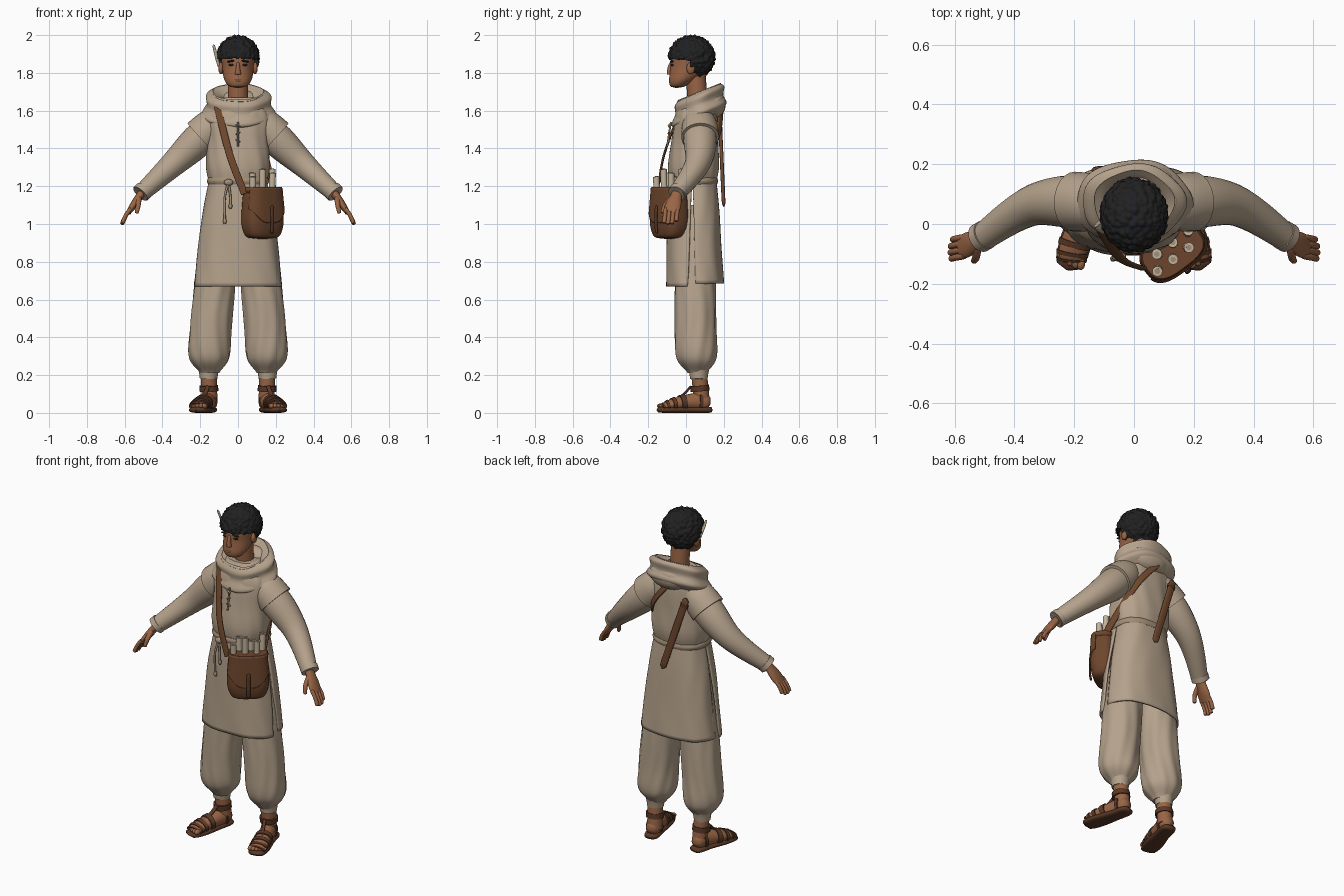
import bpy, bmesh, math
from mathutils import Vector, Matrix, noise

cube = bpy.data.objects.get("Cube")
if cube:
    bpy.data.objects.remove(cube, do_unlink=True)

X, Y, Z = Matrix.Identity(3)


def colour(name, *rgb):
    material = bpy.data.materials.new(name)
    material.use_nodes = True
    material.diffuse_color = (*rgb, 1)
    shader = next(n for n in material.node_tree.nodes if n.type == 'BSDF_PRINCIPLED')
    shader.inputs["Base Color"].default_value = (*rgb, 1)
    shader.inputs["Roughness"].default_value = .9
    return material


LINEN = colour("linen", .46, .36, .26)
ROPE = colour("rope", .36, .27, .18)
SKIN = colour("brown skin", .32, .13, .06)
LEATHER = colour("leather", .15, .06, .025)
DARK = colour("dark leather", .1, .04, .02)
HAIR = colour("black hair", .015, .015, .016)
PAPER = colour("parchment", .55, .45, .33)


def finish(name, material, bm, mirror=False, thick=0):
    bmesh.ops.recalc_face_normals(bm, faces=bm.faces)
    mesh = bpy.data.meshes.new(name)
    bm.to_mesh(mesh)
    bm.free()
    mesh.materials.append(material)
    mesh.shade_smooth()
    mesh.set_sharp_from_angle(angle=math.radians(50))
    part = bpy.data.objects.new(name, mesh)
    bpy.context.collection.objects.link(part)
    if thick:
        part.modifiers.new("Thickness", 'SOLIDIFY').thickness = thick
    if mirror:
        part.modifiers.new("Mirror", 'MIRROR')


def sample(values, count):
    """Even steps along a smooth curve through the values."""
    if isinstance(values, (int, float)):
        values = (values, values)
    last = len(values) - 1
    out = []
    for step in range(count + 1):
        t = step / count * last
        i = min(int(t), last - 1)
        t -= i
        a, b, c, d = values[max(i - 1, 0)], values[i], values[i + 1], values[min(i + 2, last)]
        out.append(b + (c - a) * (t / 2) + (2 * a - 5 * b + 4 * c - d) * (t * t / 2)
                   + (3 * b - a - 3 * c + d) * (t ** 3 / 2))
    return out


def power(value, square):
    return math.copysign(abs(value) ** (2 / square), value)


def sweep(name, material, path, width, depth=1, axis=Y, level=False, sides=24, steps=16, square=2,
          dome=False, fold=0, waves=9, arc=None, slit=0, drop=0, tilt=0, mirror=False, thick=0):
    """Superellipse section along a path: width along the axis, depth as a ratio across it."""
    centres = sample([Vector(p) for p in path], steps)
    start, end = arc or (0, 360)
    count = sides if arc is None else sides + 1
    bm = bmesh.new()
    rows = []
    for i, (centre, w, d) in enumerate(zip(centres, sample(width, steps), sample(depth, steps))):
        t = i / steps
        tangent = (centres[min(i + 1, steps)] - centres[max(i - 1, 0)]).normalized()
        normal = Z if level else tangent
        u = Vector(axis)
        u = (u - normal * u.dot(normal)).normalized()
        v = normal.cross(u)
        if dome:
            w *= max(1 - abs(2 * t - 1) ** 12, .01) ** .5
        row = []
        for j in range(count):
            angle = math.radians(start + slit * t + (end - start - 2 * slit * t) * j / sides)
            ripple = 1 + fold * math.sin(waves * angle + 2 * math.sin(9 * centre.z))
            across = power(math.sin(angle), square) * w * d * ripple
            point = centre + u * (w * ripple * power(math.cos(angle), square)) + v * across
            point += Z * (tilt * across - drop * t * abs(math.sin(angle)) ** 3)
            row.append(bm.verts.new(point))
        rows.append(row)
    for low, high in zip(rows, rows[1:]):
        for j in range(sides):
            k = (j + 1) % count
            bm.faces.new((low[j], low[k], high[k], high[j]))
    if arc is None:
        bm.faces.new(rows[0])
        bm.faces.new(rows[-1])
    finish(name, material, bm, mirror, thick)


def ball(name, material, centre, radii, turn=0, mirror=False):
    bm = bmesh.new()
    place = Matrix.Translation(centre) @ Matrix.Rotation(turn, 4, 'Y') @ Matrix.Diagonal((*radii, 1))
    bmesh.ops.create_uvsphere(bm, u_segments=20, v_segments=12, radius=1, matrix=place)
    finish(name, material, bm, mirror)


# Head and face
sweep("head", SKIN, [(0, -.05, 1.72), (0, .02, 1.83), (0, .03, 1.95)], (.045, .074, .083, .088, .07),
      depth=(.8, 1, 1.25, 1.25, 1.25), axis=X, level=True, dome=True, sides=32, steps=20)
sweep("neck", SKIN, [(0, .07, 1.55), (0, .05, 1.8)], .053)
sweep("nose", SKIN, [(0, -.078, 1.855), (0, -.086, 1.825), (0, -.086, 1.79)], (.008, .012, .016),
      depth=(1, .9, 1.1), dome=True)
ball("mouth", DARK, (0, -.08, 1.766), (.027, .01, .004))
ball("lower_lip", SKIN, (0, -.08, 1.757), (.022, .011, .006))
ball("eyes", HAIR, (.034, -.072, 1.842), (.017, .008, .006), mirror=True)
ball("eyebrows", HAIR, (.036, -.075, 1.862), (.024, .009, .005), turn=.15, mirror=True)
ball("ears", SKIN, (.09, .025, 1.825), (.014, .022, .032), mirror=True)

# Curly hair, pulled back off the face
bm = bmesh.new()
bmesh.ops.create_icosphere(bm, subdivisions=6, radius=1)
for vert in bm.verts:
    ray = vert.co.normalized()
    curl = 1.04 - .12 * noise.voronoi(ray * 5.5)[0][0]
    vert.co = Vector((0, .03, 1.882)) + Vector((ray.x * .115, ray.y * .127, ray.z * .119)) * curl
    if vert.co.z < 1.872 + .01 * noise.noise(ray * 9):
        vert.co.y = max(vert.co.y, .02)
finish("curly_hair", HAIR, bm)
sweep("quill", PAPER, [(-.1, .02, 1.83), (-.13, -.01, 1.95)], (.003, .004, .003), depth=2.2, dome=True)

# Tunic body, hood and lacing
sweep("tunic_body", LINEN, [(0, .035, 1.21), (0, .06, 1.67)], (.15, .168, .165, .17, .09),
      depth=(.8, .8, .75, .65, .8), axis=X, level=True, square=2.4, fold=.012, waves=11, sides=72, steps=24)
sweep("cowl", LINEN, [(0, .07, 1.55), (0, .07, 1.7), (0, .06, 1.62)],
      (.15, .195, .17, .172, .135, .138, .1, .085, .075), depth=(.75, .75, .85, .9), axis=X, level=True,
      tilt=.4, fold=.025, waves=5, sides=64, steps=40)
ball("hood", LINEN, (.01, .145, 1.635), (.125, .066, .075))
sweep("neck_lace", ROPE, [(0, -.08, 1.54), (0, -.1, 1.41)], .005)
for i in range(3):
    ball("lace_knot", ROPE, (0, -.09, 1.44 + .04 * i), (.014, .007, .005), turn=.5 * (-1) ** i)

# Belt and slit skirt panels
sweep("rope_belt", ROPE, [(0, .035, 1.21), (0, .035, 1.245)], (.158, .164, .158), depth=.82, axis=X,
      level=True, square=2.4, sides=48)
ball("belt_knot", ROPE, (-.05, -.11, 1.22), (.024, .016, .018))
for x, low in ((-.07, 1), (-.04, 1.08)):
    sweep("belt_cord", ROPE, [(-.05, -.11, 1.22), (x, -.12, 1.14), (x, -.116, low)], .006)
    ball("cord_knot", ROPE, (x, -.116, low + .015), (.01, .01, .016))
skirt = dict(depth=(.82, .7, .65), axis=X, level=True, square=2.5, fold=.008, sides=48, thick=.01)
sweep("skirt_front", LINEN, [(0, .036, 1.23), (0, .048, .67)], (.153, .205, .237),
      arc=(-180, 0), slit=11, **skirt)
sweep("skirt_back", LINEN, [(0, .036, 1.23), (0, .05, .685)], (.153, .2, .232), arc=(0, 180), **skirt)

# Sleeves with shoulder openings
sweep("sleeves", LINEN, [(.12, .07, 1.53), (.33, .065, 1.33), (.515, -.05, 1.16)],
      (.08, .088, .07, .055, .045), mirror=True)
sweep("shoulders", LINEN, [(.08, .07, 1.57), (.2, .075, 1.46)], (.07, .095, .1), mirror=True)
sweep("sleeve_hems", LINEN, [(.497, -.036, 1.18), (.516, -.047, 1.16)], .05, mirror=True)

# Hands
sweep("palms", SKIN, [(.495, -.04, 1.185), (.58, -.08, 1.06)], (.026, .03, .042, .038),
      depth=(.9, .7, .45, .35), mirror=True)
for i, reach in enumerate((.95, 1.02, 1, .85)):
    knuckle = Vector((.565, -.107 + .021 * i, 1.085))
    tip = knuckle + Vector((.05, -.01, -.087)) * reach
    bend = (knuckle + tip) / 2 + X * .006
    sweep("fingers", SKIN, [knuckle, bend, tip], .011, dome=True, sides=12, mirror=True)
sweep("thumbs", SKIN, [(.525, -.07, 1.14), (.528, -.11, 1.1), (.537, -.125, 1.055)], (.016, .013, .01),
      axis=X, dome=True, sides=12, mirror=True)

# Baggy trousers
sweep("trouser_legs", LINEN, [(.15, .06, .21), (.145, .05, .45), (.08, .05, 1.1)],
      (.05, .105, .11, .105, .08), axis=X, level=True, fold=.022, sides=64, steps=32, mirror=True)
sweep("trouser_cuffs", LINEN, [(.156, .068, .18), (.155, .068, .235)], (.046, .05, .056), mirror=True)

# Feet
sweep("ankles", SKIN, [(.15, .085, .05), (.156, .068, .22)], .042, mirror=True)
foot = [Vector(p) for p in ((.15, .13, .05), (.16, .06, .06), (.2, -.07, .045), (.21, -.13, .03))]
foot_height = (.03, .048, .04, .026, .016)
foot_ratio = (1, .85, 1.1, 1.8, 2.6)
sweep("feet", SKIN, foot, foot_height, depth=foot_ratio, axis=Z, dome=True, mirror=True)
for i in range(5):
    size = .015 - .0015 * i
    ball("toes", SKIN, (.178 + .018 * i, -.13 + .002 * i * i, .036), (size, size * 1.6, size), mirror=True)

# Sandals
sweep("sandal_soles", DARK, [(.146, .14, .016), (.17, .03, .016), (.222, -.155, .016)],
      (.035, .044, .045, .054, .045), depth=(.45, .36, .36, .3, .35), axis=X, square=2.6, dome=True, mirror=True)
track, heights, ratios = sample(foot, 16), sample(foot_height, 16), sample(foot_ratio, 16)
for i in (4, 8, 10, 12, 14):
    sweep("sandal_straps", DARK, track[i:i + 2], [h * 1.16 for h in heights[i:i + 2]],
          depth=ratios[i:i + 2], axis=Z, steps=2, mirror=True)
sweep("ankle_straps", DARK, [(.154, .075, .115), (.155, .072, .145)], .05, steps=2, mirror=True)
sweep("lace_straps", DARK, [(.16, .025, .14), (.175, -.01, .1), (.19, -.05, .075)], .006, depth=1.8, mirror=True)

# Satchel
def bag_point(along, out, height):
    return Vector((.13 + .8 * along + .6 * out, -.09 + .6 * along - .8 * out, height))


bag = dict(axis=(.8, .6, 0), level=True, square=3, sides=40)
sweep("satchel", LEATHER, [bag_point(0, 0, .92), bag_point(0, 0, 1.19)], (.09, .115, .112, .102),
      depth=.63, dome=True, steps=24, **bag)
sweep("satchel_rim", LEATHER, [bag_point(0, 0, 1.165), bag_point(0, 0, 1.195)], (.105, .111, .105),
      depth=.64, **bag)
sweep("satchel_flap", LEATHER, [bag_point(0, 0, 1.19), bag_point(0, 0, 1.08)], (.108, .12), depth=.66,
      arc=(-165, -15), drop=.075, thick=.008, **bag)
sweep("flap_strap", DARK, [bag_point(0, .084, 1.1), bag_point(0, .086, 1), bag_point(0, .08, .95)], .006,
      depth=1.8, axis=(.6, -.8, 0), dome=True)
for i in range(6):
    along, out, top = .03 * i - .075, .018 * (-1) ** i, 1.25 + .02 * (i % 3)
    foot_end, head_end = bag_point(along, out, 1.1), bag_point(along * 1.1, out * 1.3, top)
    sweep("scroll", PAPER, [foot_end, head_end], .017, steps=2)
    sweep("scroll_core", ROPE, [foot_end, head_end + Z * .003], .009, steps=2)

# Shoulder strap and sheath
sweep("strap_front", LEATHER, [(-.115, -.01, 1.65), (-.045, -.115, 1.37), (.035, -.15, 1.16)], .006,
      depth=3.2, square=3)
sweep("strap_back", LEATHER, [(-.01, .185, 1.6), (.12, .15, 1.43), (.195, -.03, 1.16)], .007,
      depth=2.7, axis=(1, 1, 0), square=3)
sweep("sheath", LEATHER, [(-.13, .18, 1.55), (.02, .2, 1.09)], .01, depth=2.1, square=2.5, dome=True)
sweep("sheath_collar", DARK, [(-.117, .18, 1.51), (-.111, .181, 1.49)], .013, depth=1.9, square=2.5, steps=2)
